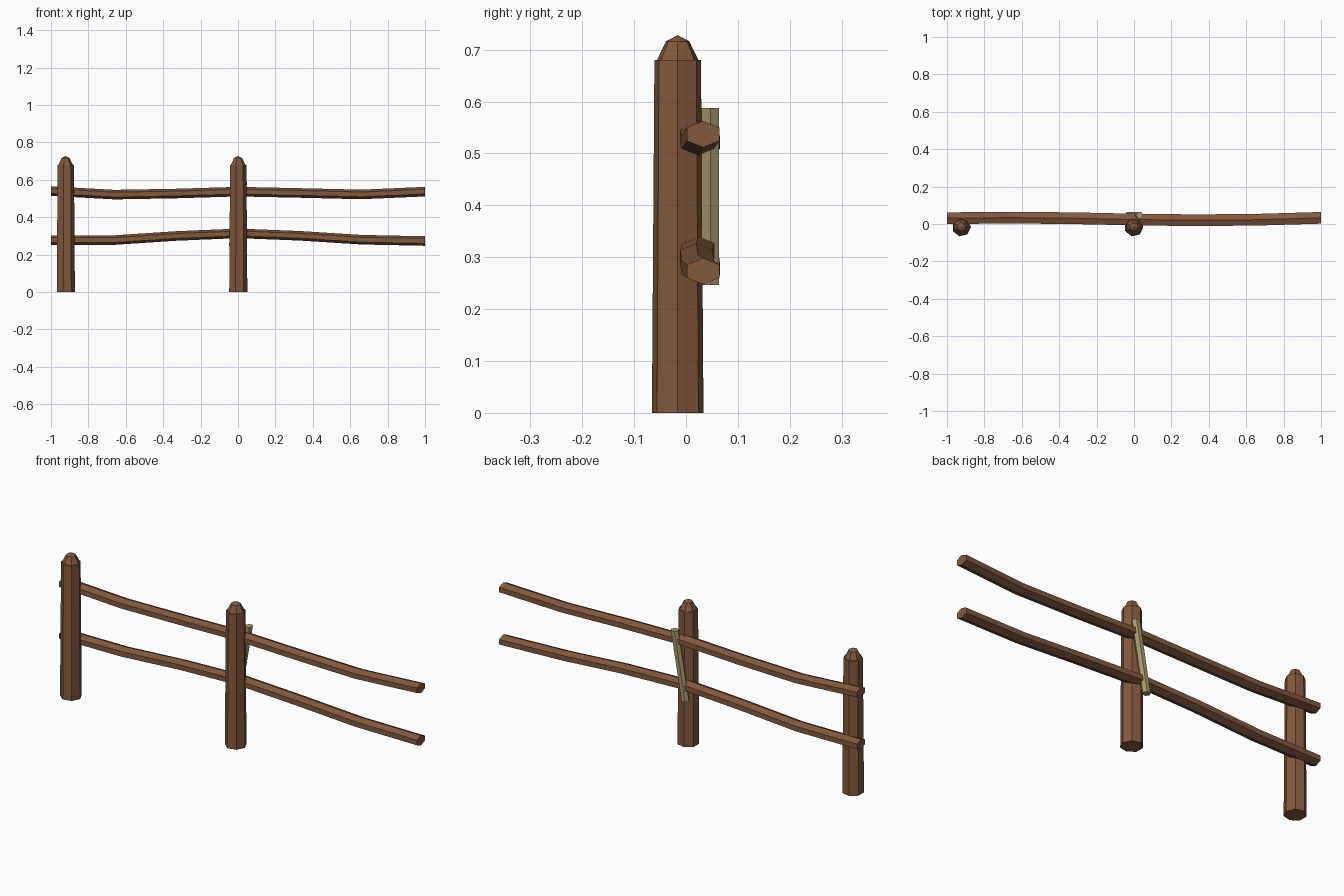
import bpy
import bmesh
from math import sin, cos, pi
from mathutils import Vector

cube = bpy.data.objects.get("Cube")
if cube:
    bpy.data.objects.remove(cube, do_unlink=True)


def make_material(name, colour):
    mat = bpy.data.materials.new(name)
    mat.use_nodes = True
    mat.diffuse_color = (*colour, 1)
    mat.node_tree.nodes["Principled BSDF"].inputs["Base Color"].default_value = (*colour, 1)
    return mat


brown = make_material("brown wood", (0.225, 0.1, 0.047))
tan = make_material("pale wood", (0.40, 0.32, 0.15))


def loft(name, rings, mat):
    """Skin equal-length rings of points into a closed, flat-shaded solid."""
    bm = bmesh.new()
    loops = [[bm.verts.new(p) for p in ring] for ring in rings]
    n = len(loops[0])
    for a, b in zip(loops, loops[1:]):
        for i in range(n):
            j = (i + 1) % n
            bm.faces.new((a[i], a[j], b[j], b[i]))
    bm.faces.new(loops[0])
    bm.faces.new(loops[-1])
    bmesh.ops.remove_doubles(bm, verts=bm.verts, dist=0.0005)
    bmesh.ops.recalc_face_normals(bm, faces=bm.faces)
    mesh = bpy.data.meshes.new(name)
    bm.to_mesh(mesh)
    bm.free()
    mesh.materials.append(mat)
    obj = bpy.data.objects.new(name, mesh)
    bpy.context.collection.objects.link(obj)
    return obj


def flat_ring(x, y, z, radius, sides):
    """Horizontal ring with one corner towards +x."""
    turns = [2 * pi * i / sides for i in range(sides)]
    return [Vector((x + radius * cos(t), y + radius * sin(t), z)) for t in turns]


def rail_ring(x, y, z):
    """Upright, slightly squashed hexagon across the rail."""
    turns = [2 * pi * i / 6 for i in range(6)]
    return [Vector((x, y + 0.036 * sin(t), z + 0.0255 * cos(t))) for t in turns]


# Posts: tapered seven-sided shafts with a stepped, faceted cap
POST_Y = -0.016
shaft = [(0, 0.051), (0.68, 0.046)]
cap = [(0.67, 0.041), (0.68, 0.041), (0.716, 0.023), (0.728, 0.0001)]
for side, x in (("right", -0.923), ("middle", -0.001)):
    for part, profile in (("shaft", shaft), ("cap", cap)):
        loft(f"{side}_post_{part}",
             [flat_ring(x, POST_Y, z, r, 7) for z, r in profile], brown)

# Rails: gently sagging hexagonal poles
stations = [-1, -0.66, -0.33, 0, 0.33, 0.66, 1]
sway = [0.031, 0.034, 0.031, 0.024, 0.02, 0.023, 0.033]
heights = {
    "upper_rail": [0.540, 0.521, 0.527, 0.537, 0.530, 0.522, 0.537],
    "lower_rail": [0.278, 0.278, 0.300, 0.314, 0.301, 0.280, 0.273],
}
for name, zs in heights.items():
    loft(name, [rail_ring(*p) for p in zip(stations, sway, zs)], brown)

# Brace: slanted batten behind the middle post
loft("back_brace", [flat_ring(-0.03, 0.047, 0.246, 0.0195, 6),
                    flat_ring(0.03, 0.047, 0.588, 0.0195, 6)], tan)
